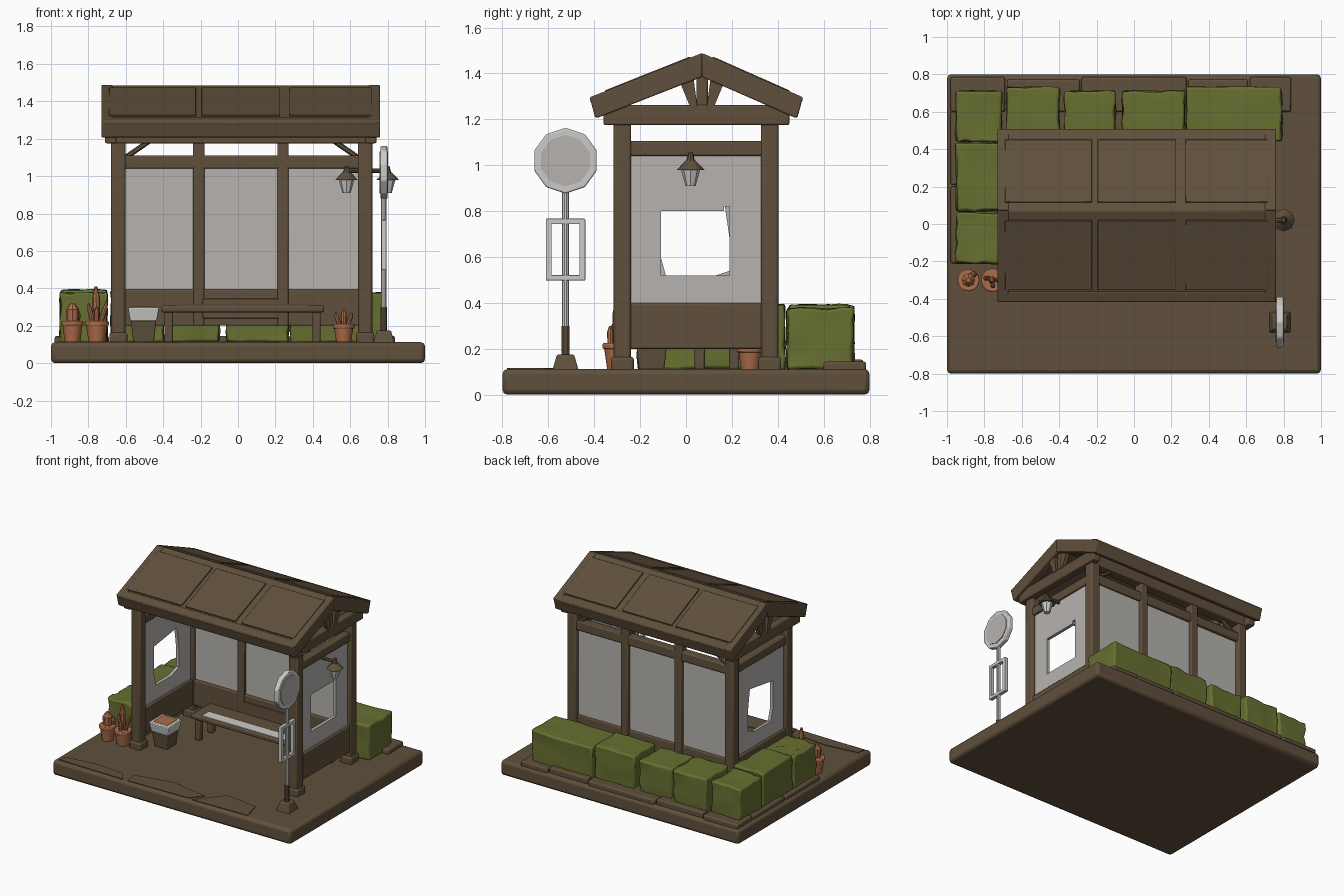
import bpy, bmesh, math, random
from mathutils import Vector, Matrix

if "Cube" in bpy.data.objects:
    bpy.data.objects.remove(bpy.data.objects["Cube"])
random.seed(4)

def material(name, rgb):
    m = bpy.data.materials.new(name)
    m.diffuse_color = (*rgb, 1)
    m.use_nodes = True
    m.node_tree.nodes["Principled BSDF"].inputs["Base Color"].default_value = m.diffuse_color
    return m

WOOD = material("weathered brown", (0.115, 0.080, 0.045))
GREEN = material("hedge green", (0.135, 0.160, 0.030))
CLAY = material("terracotta", (0.42, 0.15, 0.065))
GLASS = material("frosted grey", (0.47, 0.45, 0.43))
METAL = material("pale metal", (0.60, 0.60, 0.59))

def finish(bm, name, mat, bevel=0, jitter=0):
    for v in bm.verts:
        v.co += Vector(random.uniform(-jitter, jitter) for _ in range(3))
    bmesh.ops.recalc_face_normals(bm, faces=bm.faces)
    me = bpy.data.meshes.new(name)
    bm.to_mesh(me)
    bm.free()
    ob = bpy.data.objects.new(name, me)
    bpy.context.collection.objects.link(ob)
    me.materials.append(mat)
    if bevel:
        b = ob.modifiers.new("bevel", 'BEVEL')
        b.width, b.segments = bevel, 2
    bpy.ops.object.select_all(action='DESELECT')
    ob.select_set(True)
    bpy.context.view_layer.objects.active = ob
    bpy.ops.object.shade_smooth_by_angle(angle=math.radians(35))
    return ob

def box(name, x, y, z, mat=WOOD, bevel=0.008, jitter=0.0, cuts=0):
    """Box from (min, max) ranges."""
    bm = bmesh.new()
    bmesh.ops.create_cube(bm, size=1)
    if cuts:
        bmesh.ops.subdivide_edges(bm, edges=bm.edges[:], cuts=cuts, use_grid_fill=True)
    for v in bm.verts:
        v.co = Vector(r[0] + (c + 0.5) * (r[1] - r[0]) for c, r in zip(v.co, (x, y, z)))
    return finish(bm, name, mat, bevel, jitter)

def prism(name, pts, lo, hi, mat=WOOD, hole=None, axis='x', bevel=0):
    """Outline (y,z) pushed along x, or (x,y) pushed along z, with an optional hole."""
    bm = bmesh.new()
    place = (lambda a, b: (lo, a, b)) if axis == 'x' else (lambda a, b: (a, b, lo))
    edges = []
    for loop in [pts] + ([hole] if hole else []):
        vs = [bm.verts.new(place(*p)) for p in loop]
        edges += [bm.edges.new((vs[i - 1], vs[i])) for i in range(len(vs))]
    if hole:
        bmesh.ops.triangle_fill(bm, edges=edges, use_beauty=True)
    else:
        bm.faces.new(vs)
    geom = bmesh.ops.extrude_face_region(bm, geom=bm.faces[:])["geom"]
    d = Vector((hi - lo, 0, 0)) if axis == 'x' else Vector((0, 0, hi - lo))
    bmesh.ops.translate(bm, vec=d, verts=[g for g in geom if isinstance(g, bmesh.types.BMVert)])
    return finish(bm, name, mat, bevel)

def rod(name, a, b, r1, r2=None, mat=METAL, n=10, bevel=0):
    """Cylinder or cone between two points."""
    a, b = Vector(a), Vector(b)
    bm = bmesh.new()
    rot = (b - a).to_track_quat('Z', 'Y').to_matrix().to_4x4()
    bmesh.ops.create_cone(bm, cap_ends=True, segments=n, radius1=r1, radius2=r1 if r2 is None else r2,
                          depth=(b - a).length, matrix=Matrix.Translation((a + b) / 2) @ rot)
    return finish(bm, name, mat, bevel)

# Ground slab and flagstones
box("ground_slab", (-1, 1), (-0.8, 0.8), (0, 0.112), bevel=0.022)
for i, pts in enumerate([[(-.96, -.77), (-.42, -.78), (-.48, -.70), (-.70, -.68), (-.95, -.71)],
                         [(-.38, -.78), (.12, -.77), (.20, -.68), (-.1, -.62), (-.40, -.68)],
                         [(.16, -.78), (.62, -.77), (.58, -.62), (.32, -.58), (.24, -.68)]]):
    prism(f"flagstone_{i}", pts, 0.108, 0.117, axis='z')

# Curb stones around the hedge bed
for i, (a, b) in enumerate([(-.98, -.69), (-.68, -.29), (-.28, .28), (.29, .61), (.62, .84)]):
    box(f"curb_back_{i}", (a, b), (0.60, 0.785 - 0.012 * (i % 2)), (0.10, 0.145 + 0.008 * (i % 2)), bevel=0.01)
for i, (a, b) in enumerate([(-.21, .2), (.21, .6)]):
    box(f"curb_left_{i}", (-.98, -.72), (a, b), (0.10, 0.14), bevel=0.01)

# Hedge blocks
HEDGES = [((-.95, -.70), (-.21, .06)), ((-.95, -.70), (.07, .43)), ((-.95, -.71), (.44, .71)),
          ((-.68, -.40), (.45, .73)), ((-.37, -.10), (.45, .71)), ((-.06, .27), (.45, .71)), ((.28, .79), (.44, .73))]
for i, (x, y) in enumerate(HEDGES):
    box(f"hedge_{i}", x, y, (0.11, 0.375 + 0.015 * (i % 2)), GREEN, bevel=0.012, jitter=0.007, cuts=4)

# Posts with feet
for x in (-.64, .68):
    for y in (-.277, .365):
        box("corner_post", (x - .038, x + .038), (y - .038, y + .038), (0.10, 1.20), bevel=0.012)
        box("post_foot", (x - .048, x + .048), (y - .05, y + .05), (0.10, 0.165), bevel=0.012)
for x in (-.21, .24):
    box("back_post", (x - .03, x + .03), (.33, .40), (0.20, 1.20))

# Back wall
box("back_lower_boards", (-.62, .66), (.335, .385), (.20, .395))
box("back_board_panel", (-.19, .22), (.328, .337), (.24, .345), bevel=0.003)
box("back_top_rail", (-.62, .66), (.33, .395), (1.04, 1.11))
for a, b in ((-.61, -.235), (-.185, .215), (.265, .65)):
    box("back_glass", (a, b), (.352, .374), (.39, 1.05), GLASS, bevel=0)

# Side walls with window openings
LEFT_HOLE = [(-.11, .60), (-.085, .51), (.10, .51), (.19, .54), (.19, .68), (.165, .85), (-.11, .81)]
RIGHT_HOLE = [(-.11, .52), (.19, .52), (.19, .82), (.165, .82), (.165, .80), (-.11, .80)]
for side, x, hole in (("left", -.64, LEFT_HOLE), ("right", .68, RIGHT_HOLE)):
    prism(side + "_glass", [(-.25, .39), (.34, .39), (.34, 1.05), (-.25, 1.05)], x - .012, x + .012, GLASS, hole)
    box(side + "_lower_boards", (x - .028, x + .028), (-.25, .34), (.20, .40))
    box(side + "_top_rail", (x - .03, x + .03), (-.25, .34), (1.04, 1.105))

# Roof: pitched shell, eave beams, panels, gable trusses
RY, RZ = 0.07, 1.485
prism("roof_shell", [(-.42, 1.29), (RY, RZ), (.51, 1.29), (.49, 1.235), (RY, 1.41), (-.40, 1.235)], -.715, .745, bevel=0.006)
for y in (-.277, .365):
    box("wall_plate", (-.69, .73), (y - .04, y + .04), (1.175, 1.255))
for s, ye in ((-1, -.42), (1, .51)):
    yi = ye - s * .06
    prism("eave_beam", [(ye, 1.297), (ye - s * .025, 1.205), (yi - s * .02, 1.225), (yi, 1.318)], -.73, .76, bevel=0.008)
    d = Vector((ye - RY, 1.29 - RZ))
    nrm = Vector((-d.y * s, d.x * s)).normalized()
    quad = [Vector((RY, RZ)) + d * t + nrm * h for t, h in ((.1, -.005), (.86, -.005), (.86, .009), (.1, .009))]
    for a, b in ((-.69, -.225), (-.195, .225), (.275, .715)):
        prism("roof_panel", [tuple(p) for p in quad], a, b, bevel=0.003)
    for x in (-.70, .73):
        prism("gable_rafter", [(RY, RZ + .004), (ye, 1.296), (ye - s * .03, 1.205), (RY, 1.385)], x - .03, x + .03, bevel=0.006)
        prism("truss_strut", [(RY + s * .02, 1.25), (RY + s * .05, 1.25), (RY + s * .10, 1.37), (RY + s * .04, 1.40)][::s], x - .015, x + .015)
for x in (-.68, .71):
    box("tie_beam", (x - .03, x + .03), (-.36, .45), (1.175, 1.262))
    box("king_post", (x - .02, x + .02), (RY - .025, RY + .025), (1.25, 1.42))
for x in (-.55, .59):
    s = 1 if x < 0 else -1
    rod("corner_brace", (x - s * .08, .365, 1.08), (x + s * .08, .365, 1.19), .014, mat=WOOD, n=6)

# Bench with pale seat inlay
box("bench_seat", (-.41, .46), (.02, .25), (.272, .308), bevel=0.01)
box("bench_inlay", (-.33, .38), (.035, .12), (.304, .313), METAL, bevel=0.002)
for x in (-.37, .42):
    for y in (.06, .21):
        box("bench_leg", (x - .022, x + .022), (y - .022, y + .022), (.11, .28))
    box("bench_leg_brace", (x - .018, x + .018), (.05, .22), (.235, .275))

# Litter bin
def frustum(name, c, z0, z1, w0, w1, mat):
    bm = bmesh.new()
    bmesh.ops.create_cone(bm, cap_ends=True, segments=4, radius1=w0 * .707, radius2=w1 * .707, depth=z1 - z0,
                          matrix=Matrix.Translation((*c, (z0 + z1) / 2)) @ Matrix.Rotation(math.pi / 4, 4, 'Z'))
    return finish(bm, name, mat, 0.006)
BIN = (-.505, -.15)
frustum("bin_body", BIN, .11, .27, .11, .145, WOOD)
frustum("bin_rim", BIN, .225, .298, .142, .166, METAL)
frustum("bin_contents", BIN, .28, .304, .12, .12, CLAY)

# Potted plants
def pot(x, y, r, spikes, h=.10):
    rod("pot", (x, y, .11), (x, y, .11 + h), r * .68, r * .9, CLAY, 12)
    rod("pot_rim", (x, y, .10 + h), (x, y, .125 + h), r, r, CLAY, 12, .005)
    for dx, dy, top, w, lean in spikes:
        base, tip = Vector((x + dx, y + dy, .11 + h)), Vector((x + dx + lean, y + dy, top))
        mid = base.lerp(tip, .7)
        rod("plant_stem", base, mid, w * .85, w, CLAY, 8)
        rod("plant_tip", mid, tip, w, w * .35, CLAY, 8)
pot(-.885, -.30, .06, [(0, 0, .32, .036, 0), (.02, .03, .28, .018, .01)])
pot(-.755, -.30, .064, [(0, 0, .41, .021, -.005), (.02, 0, .33, .014, .035), (-.02, .01, .32, .014, -.025), (0, -.03, .30, .014, 0)])
pot(.565, .28, .058, [(0, 0, .29, .016, 0), (.02, 0, .27, .012, .025), (-.02, 0, .27, .012, -.025)], .085)

# Stop sign post: foot, pole, round plate, timetable frame
SX, SY = .78, -.525
frustum("sign_foot", (SX, SY), .105, .175, .115, .075, WOOD)
rod("sign_pole_sleeve", (SX, SY, .15), (SX, SY, .30), .018, mat=WOOD)
rod("sign_pole", (SX, SY, .29), (SX, SY, .92), .015)
rod("sign_rim", (SX - .018, SY, 1.02), (SX + .018, SY, 1.02), .143, mat=METAL, bevel=.006)
for s in (-1, 1):
    rod("sign_face", (SX + s * .015, SY, 1.02), (SX + s * .023, SY, 1.02), .112, mat=GLASS)
for y in (SY - .073, SY + .073):
    box("timetable_upright", (SX - .014, SX + .014), (y - .013, y + .013), (.50, .765), METAL, .003)
for z in (.51, .755):
    box("timetable_crossbar", (SX - .014, SX + .014), (SY - .085, SY + .085), (z - .012, z + .012), METAL, .003)

# Lamps on both sides of the right wall
rod("lamp_arm", (.57, .02, 1.03), (.81, .02, 1.03), .012, mat=WOOD, n=8)
for x in (.58, .80):
    rod("lamp_cap", (x, .02, .98), (x, .02, 1.02), .06, .022, WOOD, 8)
    rod("lamp_finial", (x, .02, 1.015), (x, .02, 1.055), .02, .01, WOOD, 8)
    rod("lamp_bulb", (x, .02, .91), (x, .02, .982), .022, .042, METAL, 8)
